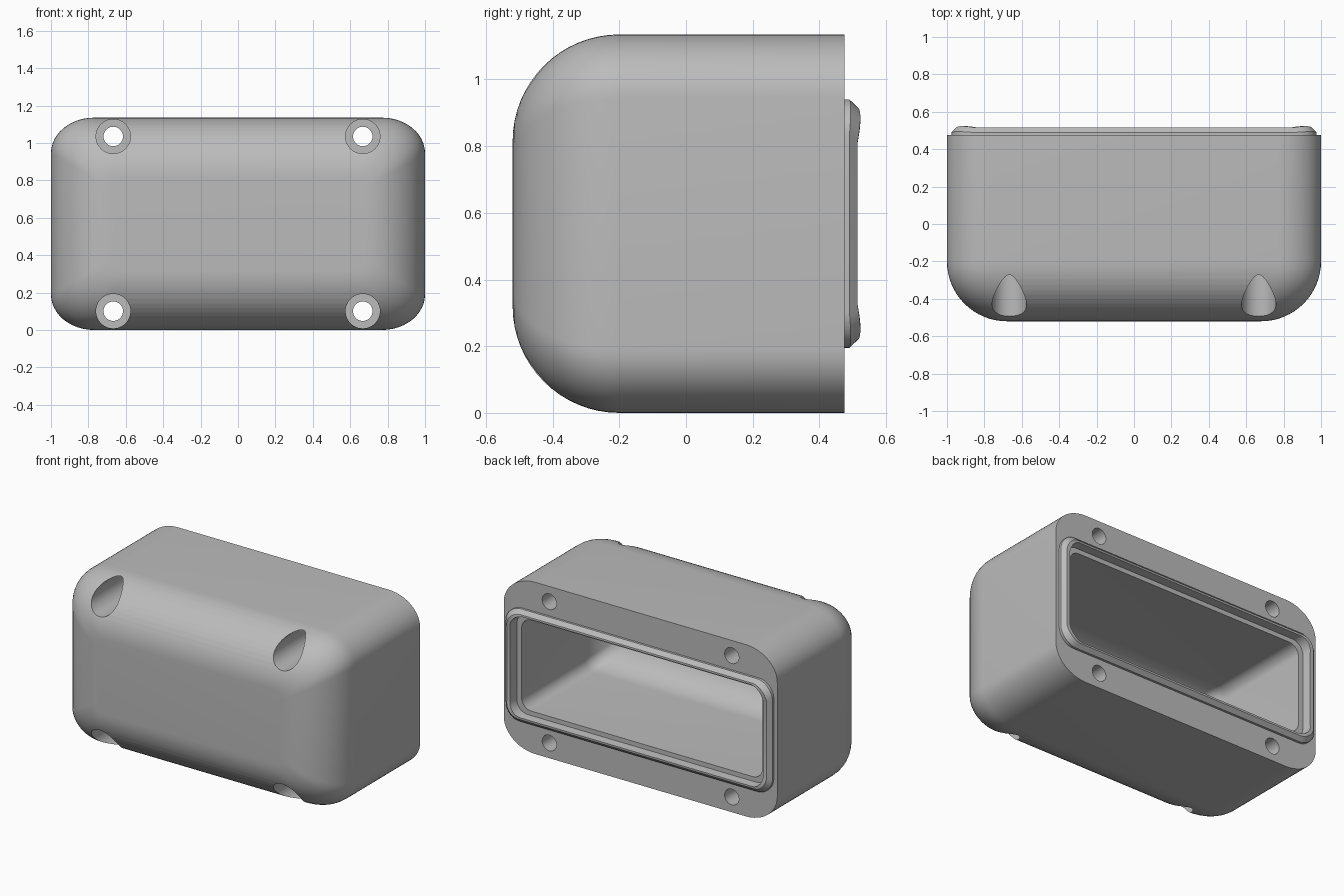
import bpy, bmesh
from math import sin, cos, pi, radians

cube = bpy.data.objects.get("Cube")
if cube:
    bpy.data.objects.remove(cube, do_unlink=True)

SEG = 12           # segments per rounded corner
MID_Z = 0.5675     # height of the housing's centre line
FRONT_R = 0.32     # rounding of the front edges
WALL_R = 0.23      # rounding at the bottom of the cavity

grey = bpy.data.materials.new("housing grey")
grey.use_nodes = True
colour = (0.5, 0.5, 0.5, 1)
grey.diffuse_color = colour
grey.node_tree.nodes["Principled BSDF"].inputs["Base Color"].default_value = colour


def ring(bm, y, hx, hz, rx, rz, bump=0):
    """Rounded rectangle at depth y; bump raises its corners backwards."""
    verts = []
    for k, (sx, sz) in enumerate([(1, 1), (-1, 1), (-1, -1), (1, -1)]):
        for i in range(SEG + 1):
            a = (k + i / SEG) * pi / 2
            verts.append(bm.verts.new((sx * (hx - rx) + rx * cos(a),
                                       y + bump * sin(pi * i / SEG),
                                       MID_Z + sz * (hz - rz) + rz * sin(a))))
    return verts


def bridge(bm, a, b):
    for i in range(len(a)):
        j = (i + 1) % len(a)
        bm.faces.new((a[i], a[j], b[j], b[i]))


def finish(bm, name):
    bmesh.ops.recalc_face_normals(bm, faces=bm.faces)
    mesh = bpy.data.meshes.new(name)
    bm.to_mesh(mesh)
    bm.free()
    obj = bpy.data.objects.new(name, mesh)
    bpy.context.collection.objects.link(obj)
    mesh.materials.append(grey)
    return obj


# Housing: one skin from the front face, round the sealing lip, into the cavity
bm = bmesh.new()
rings = []
steps = 16
for i in range(steps + 1):
    a = pi / 2 * i / steps
    d = FRONT_R * (1 - sin(a))
    t = 1 - d / FRONT_R
    rings.append(ring(bm, -0.2 - FRONT_R * cos(a), 1 - d, MID_Z - d,
                      0.06 + 0.17 * t, 0.06 + 0.13 * t))
rings.append(ring(bm, 0.475, 1, MID_Z, 0.23, 0.19))

# Lip section: y, half width, half height, corner radius, corner rise
for y, hx, hz, r, bump in [
        (0.475, 0.975, 0.3725, 0.11, 0),
        (0.49, 0.975, 0.3725, 0.11, 0.004),
        (0.515, 0.95, 0.3475, 0.1, 0.008),
        (0.515, 0.925, 0.335, 0.09, 0.008),
        (0.46, 0.915, 0.33, 0.08, 0),
        (0.46, 0.88, 0.3, 0.07, 0)]:
    rings.append(ring(bm, y, hx, hz, r, r, bump))

# Cavity, rounded towards its closed end
for i in range(steps + 1):
    a = pi / 2 * i / steps
    d = WALL_R * (1 - cos(a))
    r = 0.07 - 0.03 * d / WALL_R
    rings.append(ring(bm, -0.2 - WALL_R * sin(a), 0.88 - d, 0.3 - d, r, r))

bm.faces.new(rings[0])
bm.faces.new(rings[-1])
for a, b in zip(rings, rings[1:]):
    bridge(bm, a, b)
housing = finish(bm, "housing")

# Stepped screw holes: wide recess from the front, narrow bore out the back
bm = bmesh.new()
sides = 48
for x in (-0.667, 0.667):
    for z in (MID_Z - 0.467, MID_Z + 0.467):
        loops = [[bm.verts.new((x + r * cos(2 * pi * i / sides), y,
                                z + r * sin(2 * pi * i / sides)))
                  for i in range(sides)]
                 for y, r in [(-0.7, 0.092), (0.2, 0.092), (0.2, 0.052), (0.7, 0.052)]]
        bm.faces.new(loops[0])
        bm.faces.new(loops[-1])
        for a, b in zip(loops, loops[1:]):
            bridge(bm, a, b)
cutter = finish(bm, "screw_hole_cutter")
cutter.hide_render = True

cut = housing.modifiers.new("screw holes", "BOOLEAN")
cut.operation = "DIFFERENCE"
cut.solver = "EXACT"
cut.object = cutter
bpy.ops.object.select_all(action="DESELECT")
housing.select_set(True)
bpy.context.view_layer.objects.active = housing
bpy.ops.object.modifier_apply(modifier=cut.name)
bpy.data.objects.remove(cutter, do_unlink=True)
bpy.ops.object.shade_smooth_by_angle(angle=radians(30))
